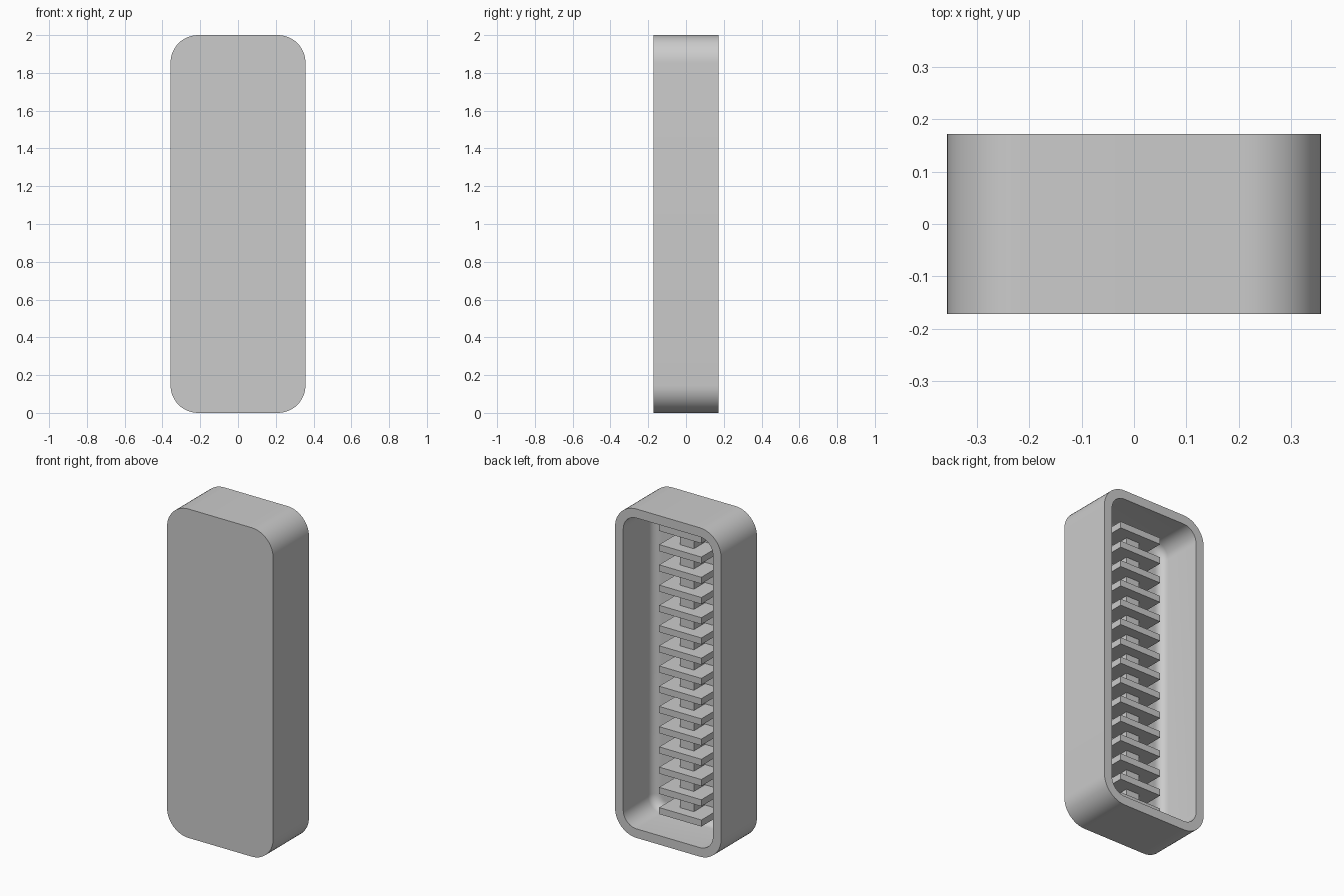
import bpy
import bmesh
import math

cube = bpy.data.objects.get("Cube")
if cube:
    bpy.data.objects.remove(cube, do_unlink=True)

HALF_W, HALF_D, HALF_H = 0.357, 0.172, 1.0
RADIUS, WALL, FILLET = 0.145, 0.055, 0.05
FLOOR_Y = -HALF_D + WALL
SEGMENTS = 12

grey = bpy.data.materials.new("plain grey")
grey.use_nodes = True
grey.diffuse_color = (0.6, 0.6, 0.6, 1)
grey.node_tree.nodes["Principled BSDF"].inputs["Base Color"].default_value = (0.6, 0.6, 0.6, 1)


def finish(name, bm):
    bmesh.ops.recalc_face_normals(bm, faces=bm.faces)
    mesh = bpy.data.meshes.new(name)
    bm.to_mesh(mesh)
    bm.free()
    mesh.materials.append(grey)
    obj = bpy.data.objects.new(name, mesh)
    bpy.context.collection.objects.link(obj)
    return obj


def box(name, x0, x1, y0, y1, z0, z1):
    bm = bmesh.new()
    bmesh.ops.create_cube(bm, size=1)
    for v in bm.verts:
        v.co.x = x1 if v.co.x > 0 else x0
        v.co.y = y1 if v.co.y > 0 else y0
        v.co.z = z1 if v.co.z > 0 else z0
    return finish(name, bm)


def rounded_ring(bm, inset, y):
    """Rounded rectangle in the xz plane, shrunk evenly by inset."""
    r = RADIUS - inset
    cx, cz = HALF_W - RADIUS, HALF_H - RADIUS
    ring = []
    for i, (sx, sz) in enumerate([(1, 1), (-1, 1), (-1, -1), (1, -1)]):
        for k in range(SEGMENTS + 1):
            a = (i + k / SEGMENTS) * math.pi / 2
            ring.append(bm.verts.new((sx * cx + r * math.cos(a), y,
                                      HALF_H + sz * cz + r * math.sin(a))))
    return ring


# Hollow casing, open at the back, with a filleted cavity floor
profile = [(0, -HALF_D), (0, HALF_D), (WALL, HALF_D)]
for k in range(7):
    a = k / 6 * math.pi / 2
    profile.append((WALL + FILLET * (1 - math.cos(a)),
                    FLOOR_Y + FILLET * (1 - math.sin(a))))
profile.append((WALL + FILLET + 0.01, FLOOR_Y))

bm = bmesh.new()
rings = [rounded_ring(bm, inset, y) for inset, y in profile]
for a, b in zip(rings, rings[1:]):
    n = len(a)
    for i in range(n):
        j = (i + 1) % n
        bm.faces.new((a[i], a[j], b[j], b[i]))
bm.faces.new(rings[0])
bm.faces.new(rings[-1])
casing = finish("casing", bm)
bpy.ops.object.select_all(action="DESELECT")
casing.select_set(True)
bpy.context.view_layer.objects.active = casing
bpy.ops.object.shade_smooth_by_angle(angle=math.radians(30))

# Row of shelves standing out from the cavity floor
FINS, PITCH, THICK = 15, 0.123, 0.04
centres = [HALF_H + (i - (FINS - 1) / 2) * PITCH for i in range(FINS)]
for i, z in enumerate(centres):
    box(f"shelf_{i + 1}", -0.142, 0.142, FLOOR_Y - 0.01, 0.055,
        z - THICK / 2, z + THICK / 2)

# Short spacer blocks between neighbouring shelves
for i, (low, high) in enumerate(zip(centres, centres[1:])):
    box(f"spacer_{i + 1}", -0.046, 0.046, FLOOR_Y - 0.01, -0.01,
        low + THICK / 2, high - THICK / 2)
